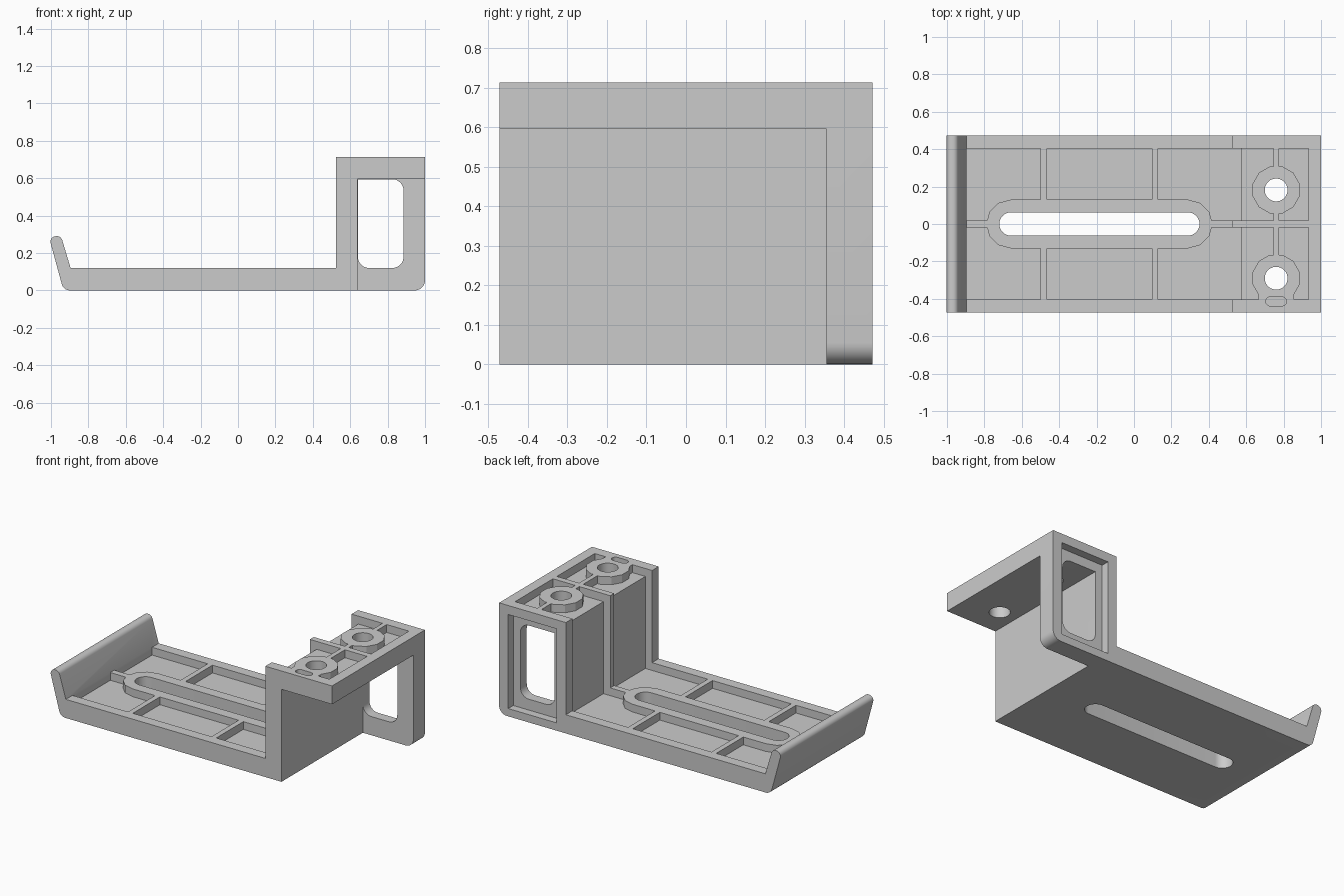
import bpy, bmesh
from math import sin, cos, pi, tan
from mathutils import Vector

if "Cube" in bpy.data.objects:
    bpy.data.objects.remove(bpy.data.objects["Cube"])


def fillet(points, segs=8):
    """Round each (u, v, radius) corner of a closed outline."""
    out = []
    for i, (u, v, r) in enumerate(points):
        p = Vector((u, v))
        if r == 0:
            out.append(p)
            continue
        a = (Vector(points[i - 1][:2]) - p).normalized()
        b = (Vector(points[(i + 1) % len(points)][:2]) - p).normalized()
        half = a.angle(b) / 2
        start, end = p + a * r / tan(half), p + b * r / tan(half)
        centre = p + (a + b).normalized() * r / sin(half)
        d0, d1 = start - centre, end - centre
        sweep = d0.angle(d1)
        for k in range(segs + 1):
            t = k / segs
            out.append(centre + (d0 * sin((1 - t) * sweep) + d1 * sin(t * sweep)) / sin(sweep))
    return out


def prism(name, outline, lo, hi, axis='z'):
    """Extrude an outline along z, or an x-z outline along y."""
    bm = bmesh.new()
    place = (lambda p: (p[0], lo, p[1])) if axis == 'y' else (lambda p: (p[0], p[1], lo))
    face = bm.faces.new([bm.verts.new(place(p)) for p in outline])
    ext = bmesh.ops.extrude_face_region(bm, geom=[face])
    move = (0, hi - lo, 0) if axis == 'y' else (0, 0, hi - lo)
    bmesh.ops.translate(bm, vec=move, verts=[g for g in ext['geom'] if isinstance(g, bmesh.types.BMVert)])
    bmesh.ops.recalc_face_normals(bm, faces=bm.faces)
    mesh = bpy.data.meshes.new(name)
    bm.to_mesh(mesh)
    bm.free()
    obj = bpy.data.objects.new(name, mesh)
    bpy.context.collection.objects.link(obj)
    return obj


def rect(x0, x1, y0, y1, r=0):
    return fillet([(x0, y0, r), (x1, y0, r), (x1, y1, r), (x0, y1, r)])


def box(x0, x1, y0, y1, z0, z1):
    return prism("cutter", rect(x0, x1, y0, y1), z0, z1)


def ngon(x, y, r, n):
    return [(x + r * cos(2 * pi * (k + .5) / n), y + r * sin(2 * pi * (k + .5) / n)) for k in range(n)]


def capsule(x0, x1, r, n):
    """Stadium outline along x, n segments per end."""
    return ([(x1 + r * cos(-pi / 2 + pi * k / n), r * sin(-pi / 2 + pi * k / n)) for k in range(n + 1)]
            + [(x0 + r * cos(pi / 2 + pi * k / n), r * sin(pi / 2 + pi * k / n)) for k in range(n + 1)])


def cut(obj, cutter):
    mod = obj.modifiers.new("cut", 'BOOLEAN')
    mod.operation, mod.solver, mod.object = 'DIFFERENCE', 'EXACT', cutter
    bpy.context.view_layer.objects.active = obj
    bpy.ops.object.modifier_apply(modifier=mod.name)
    bpy.data.objects.remove(cutter)


# Full side silhouette: lipped tray, riser and mounting block
W = .472
body = prism("bracket", fillet([
    (-.933, 0, .045), (1, 0, .055), (1, .713, 0), (.525, .713, 0), (.525, .12, 0),
    (-.895, .12, 0), (-.946, .29, .03), (-1.012, .29, .03)]), -W, W, 'y')

# Hollow under the mounting shelf, leaving a side panel at the back
cut(body, box(.64, 1.2, -.6, .355, -.2, .595))
# Side window with its outer recess
cut(body, prism("window", fillet([(.641, .12, .06), (.885, .12, .06), (.885, .594, .06), (.641, .594, 0)]), .3, .6, 'y'))
cut(body, box(.59, .935, .42, .6, .05, .655))

# Lightening pockets following tray, riser and shelf
pocket = prism("pocket", [(-.895, .07), (.573, .07), (.573, .662), (.933, .662),
                          (.933, .85), (.4, .85), (.4, .22), (-.895, .22)], -.405, .405, 'y')
holes = [(.76, .182), (.76, -.29)]
# Ribs and bosses that stay standing in the pockets
cut(pocket, box(-1.2, 1.2, -.02, .02, -.1, 1))
cut(pocket, prism("slot_boss", capsule(-.66, .29, .13, 6), 0, .4))
for x in (-.482, .112):
    cut(pocket, box(x - .017, x + .017, -.5, .5, 0, .4))
for x, y in holes:
    cut(pocket, prism("hole_boss", ngon(x, y, .13, 12), .6, 1))
cut(pocket, box(.745, .775, -.5, .5, .6, 1))
cut(pocket, box(.665, .855, -.5, -.3, .6, 1))
cut(body, pocket)

# Adjustment slot, screw holes and small rim notch
cut(body, prism("slot", rect(-.72, .35, -.062, .062, .0615), -.1, .3))
for x, y in holes:
    cut(body, prism("hole", ngon(x, y, .061, 32), .5, 1))
cut(body, prism("notch", rect(.705, .815, -.438, -.39, .0235), .662, 1))

bpy.ops.object.select_all(action='DESELECT')
body.select_set(True)
bpy.context.view_layer.objects.active = body
bpy.ops.object.shade_smooth_by_angle(angle=.5)
